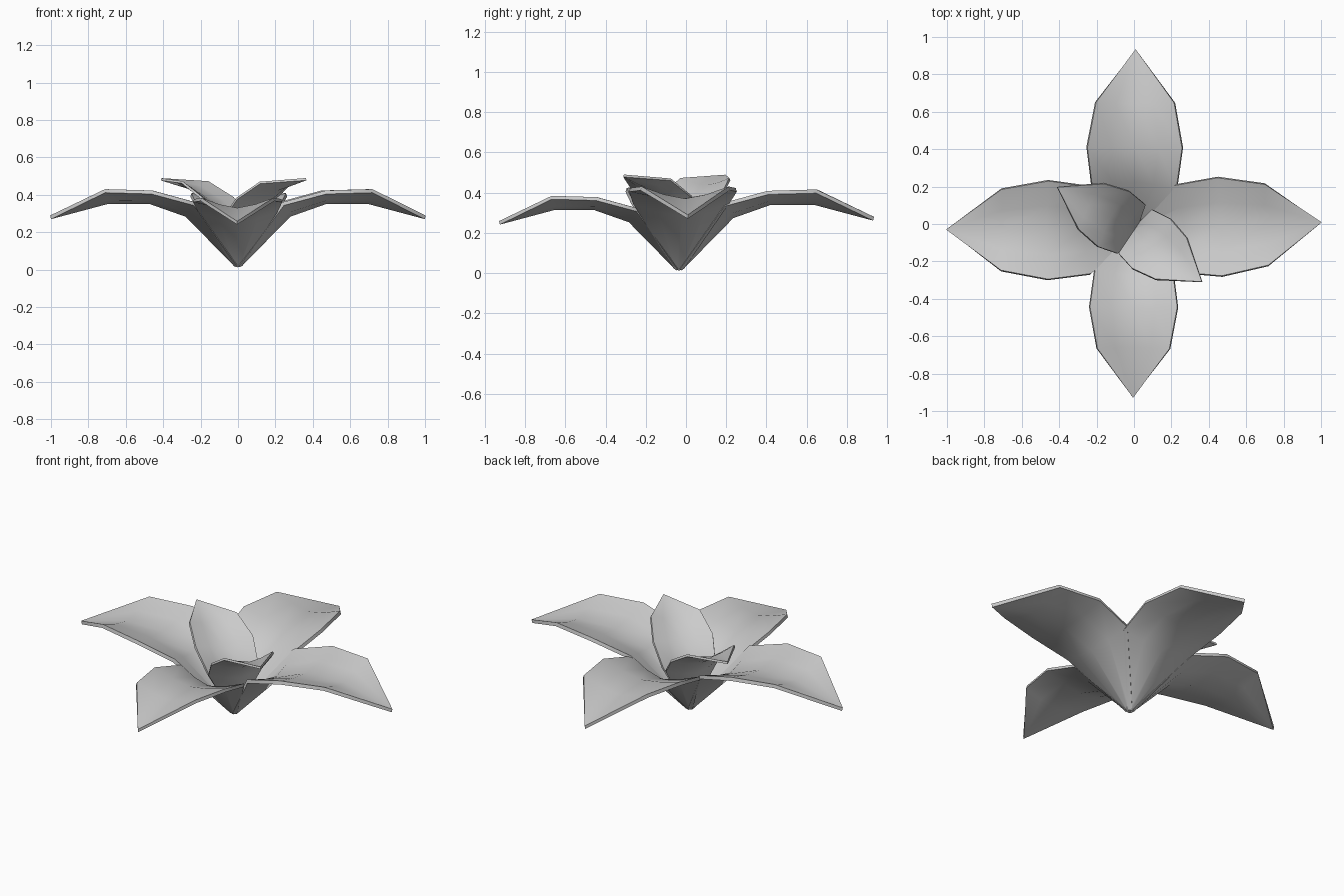
import bpy, bmesh, math
from mathutils import Matrix, Vector

if "Cube" in bpy.data.objects:
    bpy.data.objects.remove(bpy.data.objects["Cube"])

# Petal rows: (distance out, height, half width, cup depth)
ROWS = [(0.015, 0.005, 0.025, 0.012),
        (0.28, 0.275, 0.238, 0.075),
        (0.47, 0.342, 0.268, 0.055),
        (0.70, 0.342, 0.222, 0.062)]
TIP = (1.0, 0.262)
COLS = (-1, -0.5, 0, 0.5, 1)
BASE = Vector((0, -0.035, 0.008))


def petal(name, heading, scale, tilt=0):
    """One cupped, pointed petal growing outwards from the flower base."""
    bm = bmesh.new()
    line = [(r[0], r[1]) for r in ROWS] + [TIP]
    grid = []
    for i, (x, z, w, cup) in enumerate(ROWS):
        a, b = line[max(i - 1, 0)], line[i + 1]
        d = Vector((b[0] - a[0], b[1] - a[1])).normalized()
        row = []
        for u in COLS:
            h = cup * abs(u) ** 1.5
            row.append(bm.verts.new((x - d.y * h, u * w, z + d.x * h)))
        grid.append(row)
    for r0, r1 in zip(grid, grid[1:]):
        for k in range(len(COLS) - 1):
            bm.faces.new((r0[k], r1[k], r1[k + 1], r0[k + 1]))
    tip = bm.verts.new((TIP[0], 0, TIP[1]))
    for k in range(len(COLS) - 1):
        bm.faces.new((grid[-1][k], tip, grid[-1][k + 1]))
    m = (Matrix.Translation(BASE) @ Matrix.Rotation(math.radians(heading), 4, 'Z')
         @ Matrix.Rotation(math.radians(-tilt), 4, 'Y') @ Matrix.Scale(scale, 4))
    bm.transform(m)
    me = bpy.data.meshes.new(name)
    bm.to_mesh(me)
    bm.free()
    ob = bpy.data.objects.new(name, me)
    bpy.context.collection.objects.link(ob)
    mod = ob.modifiers.new("thickness", 'SOLIDIFY')
    mod.thickness = 0.02 * scale
    mod.offset = 1
    bpy.ops.object.select_all(action='DESELECT')
    ob.select_set(True)
    bpy.context.view_layer.objects.active = ob
    bpy.ops.object.modifier_apply(modifier=mod.name)
    bpy.ops.object.shade_smooth_by_angle(angle=math.radians(40))
    return ob


# Four large spreading petals
petal("right_petal", 2.5, 1.0)
petal("left_petal", 179.7, 1.0)
petal("back_petal", 89.5, 0.965)
petal("front_petal", -90.3, 0.89)

# Two small upright petals
petal("inner_left_petal", 150.5, 0.645, 30)
petal("inner_right_petal", -37, 0.635, 31)
